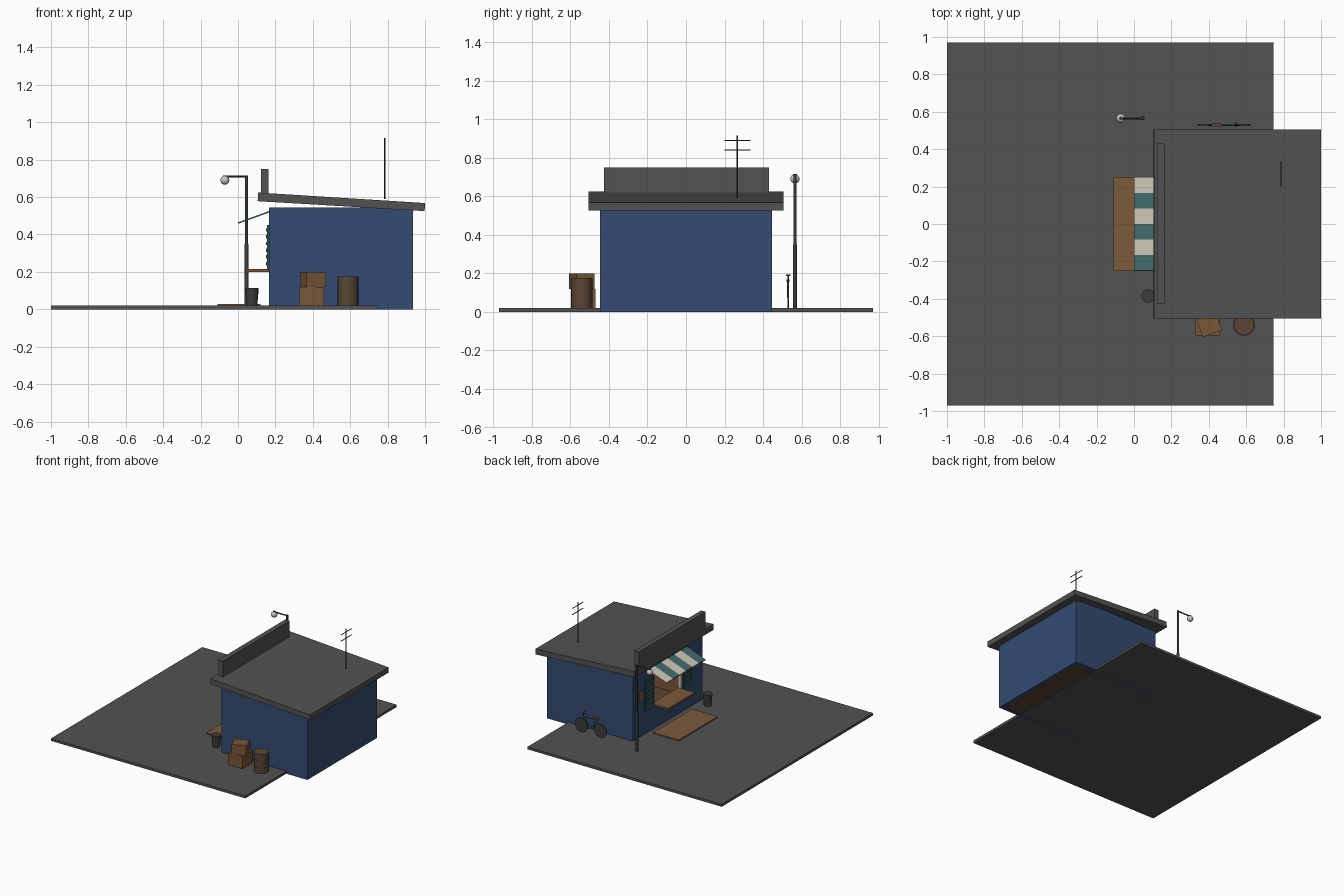
import bpy
import math
from mathutils import Vector

old = bpy.data.objects.get("Cube")
if old:
    bpy.data.objects.remove(old, do_unlink=True)


def material(name, colour):
    m = bpy.data.materials.new(name)
    m.use_nodes = True
    m.diffuse_color = (*colour, 1)
    m.node_tree.nodes["Principled BSDF"].inputs["Base Color"].default_value = (*colour, 1)
    return m


GREY = material("concrete grey", (.085, .085, .085))
DARK = material("dark metal", (.045, .045, .045))
BLUE = material("wall blue", (.034, .07, .165))
TEAL = material("awning teal", (.055, .15, .15))
SHUTTER = material("shutter green", (.035, .09, .085))
CREAM = material("cream", (.62, .58, .48))
WOOD = material("light wood", (.2, .1, .045))
CARD = material("cardboard", (.19, .095, .04))
RUST = material("barrel brown", (.1, .06, .035))


def finish(name, mat):
    ob = bpy.context.object
    ob.name = name
    ob.data.materials.append(mat)
    return ob


def box(name, mat, x, y, z, turn=0):
    """Box from (low, high) ranges along each axis."""
    mid = [(a + b) / 2 for a, b in (x, y, z)]
    bpy.ops.mesh.primitive_cube_add(size=1, location=mid)
    ob = finish(name, mat)
    ob.scale = [b - a for a, b in (x, y, z)]
    bpy.ops.object.transform_apply(location=False, rotation=False, scale=True)
    ob.rotation_euler.z = math.radians(turn)
    return ob


def rod(name, mat, start, end, r1, r2=None, sides=12):
    """Round bar or tapered drum between two points."""
    a, b = Vector(start), Vector(end)
    bpy.ops.mesh.primitive_cone_add(vertices=sides, radius1=r1, radius2=r1 if r2 is None else r2,
                                    depth=(b - a).length, location=(a + b) / 2)
    ob = finish(name, mat)
    ob.rotation_euler = (b - a).to_track_quat('Z', 'Y').to_euler()
    bpy.ops.object.shade_smooth_by_angle()
    return ob


def sheet(name, mat, profile, y):
    """Prism with an (x, z) profile stretched along y."""
    n = len(profile)
    verts = [(px, side, pz) for side in y for px, pz in profile]
    faces = [tuple(range(n)), tuple(reversed(range(n, 2 * n)))]
    faces += [(i, i + n, (i + 1) % n + n, (i + 1) % n) for i in range(n)]
    me = bpy.data.meshes.new(name)
    me.from_pydata(verts, [], faces)
    me.materials.append(mat)
    ob = bpy.data.objects.new(name, me)
    bpy.context.collection.objects.link(ob)
    return ob


# Ground
G = .02
box("ground_slab", GREY, (-1, .745), (-.97, .97), (0, G))
box("door_mat", WOOD, (-.11, .12), (-.25, .25), (G, .029))

# Walls around a serving window
X0, X1, W, TOP, T = .165, .935, .445, .545, .025
WIN, SILL, HEAD = .18, .21, .45
box("back_wall", BLUE, (X1 - T, X1), (-W, W), (0, TOP))
box("ceiling", BLUE, (X0 + T, X1 - T), (-W + T, W - T), (TOP - T, TOP))
box("front_wall_base", BLUE, (X0, X0 + T), (-W, W), (0, SILL))
box("front_wall_head", BLUE, (X0, X0 + T), (-W, W), (HEAD, TOP))
box("floor", RUST, (X0 + T, X1 - T), (-W + T, W - T), (.004, .026))
box("back_lining", RUST, (X1 - T - .006, X1 - T), (-W + T, W - T), (G, TOP - T))
for s in (-1, 1):
    def span(a, b):
        return tuple(sorted((s * a, s * b)))
    box("side_wall", BLUE, (X0 + T, X1 - T), span(W - T, W), (0, TOP))
    box("front_wall_pier", BLUE, (X0, X0 + T), span(WIN, W), (SILL, HEAD))
    box("side_lining", WOOD, (X0 + T, X1 - T), span(W - T - .006, W - T), (G, TOP - T))
    box("window_jamb", CREAM, (X0 - .002, X0 + T), span(WIN - .012, WIN), (SILL, HEAD))
    # Open shutters with slats
    box("shutter", SHUTTER, (.156, X0), span(.19, .3), (SILL, HEAD))
    for i in range(6):
        z = SILL + .025 + i * .036
        box("shutter_slat", SHUTTER, (.151, .157), span(.2, .29), (z, z + .018))
box("counter", WOOD, (.04, X0 + T), (-.17, .17), (.2, .215))
box("wall_notice", WOOD, (.16, X0), (.325, .365), (.31, .39))

# Striped awning
for i in range(6):
    y = -.248 + i * .083
    sheet("awning_stripe", CREAM if i % 2 else TEAL,
          [(0, .457), (X0, .517), (X0, .525), (0, .465)], (y, y + .083))

# Sloping roof, sign board and aerial
sheet("roof", GREY, [(.105, .578), (.998, .525), (1, .568), (.108, .624)], (-.505, .505))
box("sign_board", GREY, (.122, .162), (-.425, .43), (.6, .75))
rod("aerial_mast", DARK, (.785, .265, .59), (.785, .265, .915), .004, sides=8)
for z in (.84, .89):
    rod("aerial_bar", DARK, (.785, .2, z), (.785, .335, z), .003, sides=8)

# Street lamp
LX, LY = .046, .565
rod("lamp_post_base", DARK, (LX, LY, G), (LX, LY, .35), .011)
rod("lamp_post", DARK, (LX, LY, .35), (LX, LY, .715), .008)
rod("lamp_arm", DARK, (LX + .006, LY, .71), (-.07, LY, .71), .005, sides=8)
rod("lamp_cap", DARK, (-.07, LY, .703), (-.07, LY, .715), .01)
bpy.ops.mesh.primitive_uv_sphere_add(segments=16, ring_count=10, radius=.024, location=(-.07, LY, .69))
finish("lamp_globe", CREAM)
bpy.ops.object.shade_smooth()

# Bin, barrel and boxes
rod("bin", DARK, (.075, -.385, G), (.075, -.385, .115), .028, .036, 16)
rod("barrel", RUST, (.588, -.54, G), (.588, -.54, .175), .055, sides=24)
for z in (.06, .12):
    rod("barrel_hoop", RUST, (.588, -.54, z), (.588, -.54, z + .006), .057, sides=24)
box("lower_box", CARD, (.33, .46), (-.597, -.47), (G, .118))
box("upper_box", CARD, (.347, .458), (-.59, -.49), (.118, .2), 20)

# Bicycle leaning by the wall
BY, REAR, FRONT, AXLE = .53, .395, .568, .077
for x in (REAR, FRONT):
    rod("bicycle_wheel", DARK, (x, BY - .004, AXLE), (x, BY + .004, AXLE), .056, sides=24)
seat, crank, head = (.44, BY, .155), (.465, BY, .075), (.55, BY, .15)
rear, front = (REAR, BY, AXLE), (FRONT, BY, AXLE)
for a, b in ((rear, seat), (rear, crank), (seat, crank), (crank, head), (seat, head), (head, front)):
    rod("bicycle_frame", TEAL, a, b, .005, sides=8)
rod("bicycle_stem", DARK, head, (.545, BY, .19), .004, sides=8)
rod("bicycle_handlebar", DARK, (.545, BY - .012, .19), (.545, BY + .012, .19), .004, sides=8)
box("bicycle_saddle", RUST, (.415, .467), (BY - .008, BY + .008), (.155, .168))
